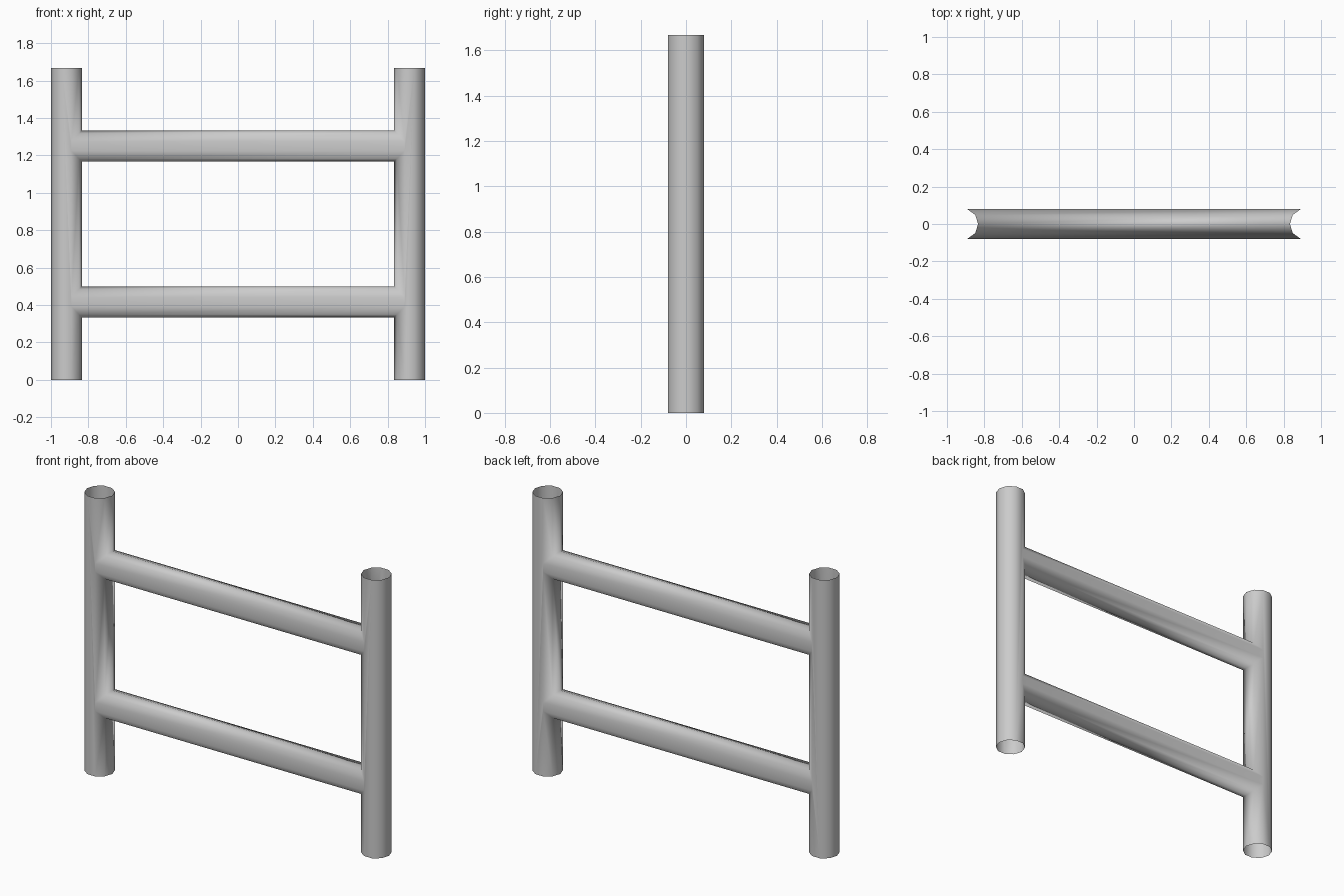
import bpy, bmesh
from math import sin, cos, pi

cube = bpy.data.objects.get("Cube")
if cube:
    bpy.data.objects.remove(cube, do_unlink=True)

R = 1 / 12            # tube radius
SIDES = 10            # sides per tube
HEIGHT = 1.667
POST_X = 1 - R
RUNGS = (0.417, 1.25)  # rung centre heights

steel = bpy.data.materials.new("grey_steel")
steel.use_nodes = True
colour = (0.6, 0.6, 0.6, 1)
steel.diffuse_color = colour
steel.node_tree.nodes["Principled BSDF"].inputs["Base Color"].default_value = colour

bm = bmesh.new()


def post(side):
    """Open tube with a saddle-shaped hole per rung; returns the hole rings."""
    columns = []
    for i in range(SIDES):
        a = (i - 2) * 2 * pi / SIDES
        levels = [0, HEIGHT]
        if i < 5:  # inner half carries the joints
            h = R * cos(a)
            levels = [0] + [z + d for z in RUNGS for d in (-h, h)] + [HEIGHT]
        columns.append([bm.verts.new((side * (POST_X - R * cos(a)), R * sin(a), z))
                        for z in levels])
    for i, left in enumerate(columns):
        right = columns[(i + 1) % SIDES]
        if i < 4:
            for n in range(0, len(left), 2):
                bm.faces.new((left[n], left[n + 1], right[n + 1], right[n]))
        else:
            bm.faces.new(left + right[::-1])
    inner = columns[:5]
    return [[c[n + 1] for c in inner] + [c[n] for c in reversed(inner)]
            for n in range(1, 2 * len(RUNGS), 2)]


# Posts, then rungs bridging the matching holes
for ring_a, ring_b in zip(post(-1), post(1)):
    for i in range(SIDES):
        j = (i + 1) % SIDES
        bm.faces.new((ring_a[i], ring_a[j], ring_b[j], ring_b[i]))

bmesh.ops.recalc_face_normals(bm, faces=bm.faces)
for face in bm.faces:
    face.smooth = True

mesh = bpy.data.meshes.new("tube_frame")
bm.to_mesh(mesh)
bm.free()
mesh.materials.append(steel)
frame = bpy.data.objects.new("tube_frame", mesh)
bpy.context.collection.objects.link(frame)
